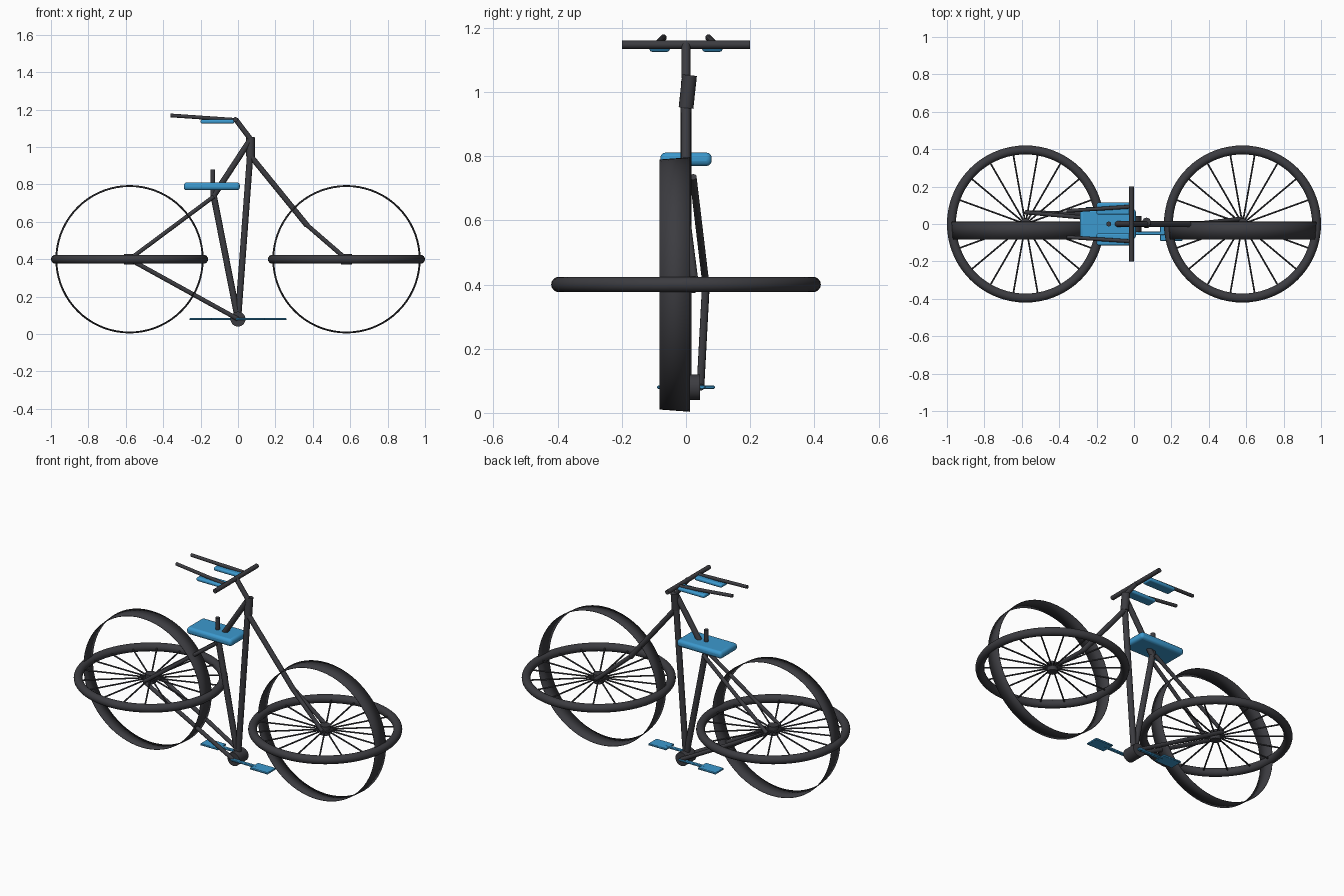
import bpy, math
from mathutils import Vector

if "Cube" in bpy.data.objects:
    bpy.data.objects.remove(bpy.data.objects["Cube"])


def material(name, rgb):
    m = bpy.data.materials.new(name)
    m.diffuse_color = (*rgb, 1)
    m.use_nodes = True
    m.node_tree.nodes["Principled BSDF"].inputs["Base Color"].default_value = m.diffuse_color
    return m


DARK = material("dark_grey", (0.045, 0.045, 0.052))
BLUE = material("blue", (0.045, 0.32, 0.62))


def finish(name, mat, smooth=True):
    o = bpy.context.object
    o.name = name
    o.data.materials.append(mat)
    if smooth:
        bpy.ops.object.shade_smooth_by_angle(angle=math.radians(40))
    return o


def tube(name, a, b, r, mat=DARK, sides=16):
    a, b = Vector(a), Vector(b)
    d = b - a
    bpy.ops.mesh.primitive_cylinder_add(
        vertices=sides, radius=r, depth=d.length, location=(a + b) / 2,
        rotation=d.to_track_quat('Z', 'Y').to_euler())
    return finish(name, mat)


def box(name, centre, size, bevel, mat=BLUE, segments=3):
    bpy.ops.mesh.primitive_cube_add(size=1, location=centre)
    o = bpy.context.object
    o.scale = size
    bpy.ops.object.transform_apply(location=False, rotation=False, scale=True)
    mod = o.modifiers.new("bevel", 'BEVEL')
    mod.width, mod.segments = bevel, segments
    return finish(name, mat)


def hoop(name, x, z):
    # thin, slightly conical upright band
    n, prof = 72, [(0.388, -0.083), (0.395, 0.012)]
    verts, faces = [], []
    for i in range(n):
        t = 2 * math.pi * i / n
        verts += [(r * math.cos(t), y, r * math.sin(t)) for r, y in prof]
        a, b = 2 * i, 2 * ((i + 1) % n)
        faces.append((a, b, b + 1, a + 1))
    me = bpy.data.meshes.new(name)
    me.from_pydata(verts, [], faces)
    o = bpy.data.objects.new(name, me)
    o.location = (x, 0, z)
    bpy.context.collection.objects.link(o)
    bpy.ops.object.select_all(action='DESELECT')
    bpy.context.view_layer.objects.active = o
    o.select_set(True)
    mod = o.modifiers.new("thickness", 'SOLIDIFY')
    mod.thickness = 0.003
    mod.offset = 0
    finish(name, DARK)


# wheels: flat tyre with spokes, plus upright rim band
for label, x in (("rear", -0.58), ("front", 0.58)):
    bpy.ops.mesh.primitive_torus_add(
        major_radius=0.396, minor_radius=0.024, major_segments=72,
        minor_segments=16, location=(x, 0, 0.4))
    finish(label + "_tyre", DARK)
    hoop(label + "_rim", x, 0.4)
    tube(label + "_hub", (x, 0, 0.373), (x, 0, 0.427), 0.03)
    for i in range(18):
        t = 2 * math.pi * i / 18
        c, s = math.cos(t), math.sin(t)
        tube(f"{label}_spoke_{i}", (x + 0.02 * c, 0.02 * s, 0.4),
             (x + 0.385 * c, 0.385 * s, 0.4), 0.0045, sides=8)

# main frame
crank, seat_top = (0, 0, 0.08), (-0.13, 0, 0.74)
tube("seat_tube", crank, seat_top, 0.017)
tube("down_tube", crank, (0.065, 0, 0.96), 0.017)
tube("top_tube", seat_top, (0.06, 0, 1.03), 0.016)
tube("head_tube", (0.067, 0, 0.95), (0.067, 0.011, 1.052), 0.023)
tube("bottom_bracket", (0, -0.043, 0.08), (0, 0.043, 0.08), 0.04, sides=24)
tube("fork_upper", (0.065, 0, 0.955), (0.37, 0, 0.58), 0.015)

# paired parts
for side, s in (("left", 1), ("right", -1)):
    tube(side + "_fork_blade", (0.365, s * 0.004, 0.586), (0.58, s * 0.028, 0.4), 0.012)
    tube(side + "_chain_stay", (0, s * 0.045, 0.08), (-0.58, s * 0.062, 0.4), 0.012)
    tube(side + "_seat_stay", (-0.13, s * 0.022, 0.735), (-0.58, s * 0.062, 0.4), 0.011)
    tube(side + "_aero_bar", (-0.01, s * 0.093, 1.145), (-0.36, s * 0.07, 1.169), 0.01)
    box(side + "_elbow_pad", (-0.11, s * 0.082, 1.136), (0.18, 0.064, 0.022), 0.009)
    box(side + "_crank_arm", (-s * 0.08, s * 0.05, 0.08), (0.18, 0.02, 0.012), 0.003, segments=1)
    box(side + "_pedal", (-s * 0.2, s * 0.05, 0.08), (0.12, 0.08, 0.011), 0.003, segments=1)

# saddle
tube("seat_post", (-0.135, 0, 0.73), (-0.135, 0, 0.88), 0.013)
box("seat", (-0.14, 0, 0.79), (0.30, 0.16, 0.042), 0.016)

# handlebar
tube("stem", (0.065, 0, 1.045), (-0.012, 0, 1.147), 0.014)
tube("handlebar", (-0.014, -0.2, 1.147), (-0.014, 0.2, 1.147), 0.013)
